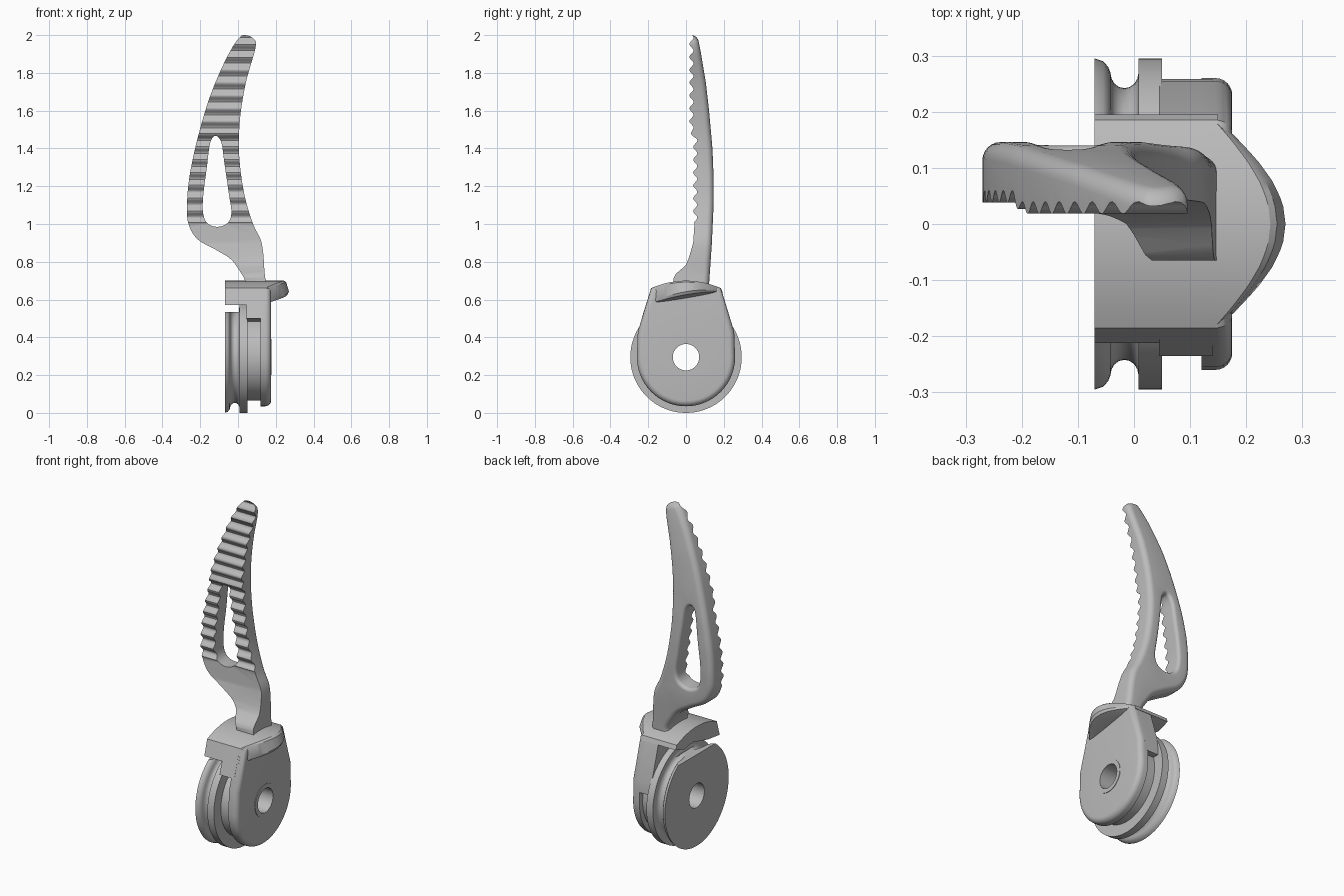
import bpy, bmesh, math
from mathutils import Vector

cube = bpy.data.objects.get("Cube")
if cube:
    bpy.data.objects.remove(cube)

grey = bpy.data.materials.new("light_grey")
grey.use_nodes = True
grey.diffuse_color = (0.5, 0.5, 0.5, 1)
grey.node_tree.nodes["Principled BSDF"].inputs["Base Color"].default_value = (0.5, 0.5, 0.5, 1)

AXLE = 0.295


def lerp(table, t):
    for (a, va), (b, vb) in zip(table, table[1:]):
        if t <= b:
            return va + (vb - va) * max(0, t - a) / (b - a)
    return table[-1][1]


def spline(pts, steps=5):
    """Closed Catmull-Rom curve through the points."""
    out, n = [], len(pts)
    for i in range(n):
        a, b, c, d = (Vector(pts[(i + k) % n]) for k in (-1, 0, 1, 2))
        for s in range(steps):
            t = s / steps
            out.append(0.5 * (2 * b + (c - a) * t + (2 * a - 5 * b + 4 * c - d) * t * t
                              + (3 * b - a - 3 * c + d) * t ** 3))
    return out


def circle(r, n=48):
    return [(r * math.cos(math.tau * i / n), AXLE + r * math.sin(math.tau * i / n)) for i in range(n)]


def make(name, bm, angle=35):
    bmesh.ops.recalc_face_normals(bm, faces=bm.faces)
    mesh = bpy.data.meshes.new(name)
    bm.to_mesh(mesh)
    bm.free()
    mesh.materials.append(grey)
    obj = bpy.data.objects.new(name, mesh)
    bpy.context.collection.objects.link(obj)
    smooth(obj, angle)
    return obj


def smooth(obj, angle=35):
    bpy.ops.object.select_all(action='DESELECT')
    obj.select_set(True)
    bpy.context.view_layer.objects.active = obj
    bpy.ops.object.shade_smooth_by_angle(angle=math.radians(angle))


def cut(obj, cutter):
    mod = obj.modifiers.new("cut", 'BOOLEAN')
    mod.operation, mod.solver, mod.object = 'DIFFERENCE', 'EXACT', cutter
    bpy.context.view_layer.objects.active = obj
    bpy.ops.object.modifier_apply(modifier=mod.name)
    bpy.data.objects.remove(cutter)
    smooth(obj)


def prism(name, loops, a0, a1, axis='x', radii=(0, 0), bend=None):
    """Extrude flat loops (first outer, then holes) and round the far rim."""
    bm = bmesh.new()
    caps = [[], []]
    for k, loop in enumerate(loops):
        pts = [Vector(p) for p in loop]
        n = len(pts)
        area = sum(pts[i - 1].cross(pts[i]) for i in range(n))
        side = (1 if area > 0 else -1) * (1 if k == 0 else -1)
        inward = []
        for i in range(n):
            e = (pts[i] - pts[i - 1]).normalized() + (pts[(i + 1) % n] - pts[i]).normalized()
            inward.append(Vector((-e.y, e.x)).normalized() * side)
        r = radii[k]
        rings = [(0, a0)]
        rings += [(r * (1 - math.cos(t * math.pi / 12)), a1 - r + r * math.sin(t * math.pi / 12))
                  for t in range(7)] if r else [(0, a1)]
        prev = None
        for j, (inset, a) in enumerate(rings):
            ring = []
            for p, q in zip(pts, inward):
                u, v = p + q * inset
                ring.append(bm.verts.new((a, u, v) if axis == 'x' else (u, a + (bend(v) if bend else 0), v)))
            if prev:
                for i in range(n):
                    bm.faces.new((prev[i - 1], prev[i], ring[i], ring[i - 1]))
            if j in (0, len(rings) - 1):
                caps[j > 0].append(ring)
            prev = ring
    for cap in caps:
        edges = [bm.edges.get((ring[i - 1], ring[i])) for ring in cap for i in range(len(ring))]
        bmesh.ops.triangle_fill(bm, edges=edges, use_beauty=True)
    return make(name, bm)


def lathe(name, profile, n=80):
    """Revolve a closed (x, radius) profile about the axle."""
    bm = bmesh.new()
    rings = [[bm.verts.new((x, r * math.cos(math.tau * i / n), AXLE + r * math.sin(math.tau * i / n)))
              for i in range(n)] for x, r in profile]
    for j in range(len(rings)):
        a, b = rings[j - 1], rings[j]
        for i in range(n):
            bm.faces.new((a[i - 1], a[i], b[i], b[i - 1]))
    return make(name, bm)


# Grooved wheel, with its outer flange and rope groove opened at the top
groove = [(-0.017 - 0.025 * math.cos(t * math.pi / 8), 0.27 - 0.028 * math.sin(t * math.pi / 8)) for t in range(9)]
wheel = lathe("pulley_wheel", [(-0.07, 0.07), (-0.07, 0.295), (-0.055, 0.29), (-0.046, 0.28)] + groove
              + [(0.008, 0.295), (0.05, 0.295), (0.05, 0.23), (0.13, 0.23), (0.13, 0.07)])
cut(wheel, prism("rope_opening_cutter", [[(-0.4, 0.535), (0.4, 0.535), (0.4, 0.8), (-0.4, 0.8)]], -0.2, 0.004))

# Teardrop cheek plate with a rounded outer rim
crown = [(y, 0.66 + 0.04 * (1 - (y / 0.185) ** 2)) for y in [0.185 - 0.37 * i / 16 for i in range(17)]]
belly = [(-0.26 * math.cos(t * math.pi / 32), AXLE - 0.26 * math.sin(t * math.pi / 32)) for t in range(33)]
prism("cheek_plate", [crown + [(-0.255, 0.43)] + belly + [(0.255, 0.43)], circle(0.07)],
      0.12, 0.175, radii=(0.03, 0))
lathe("axle_bushing", [(0.12, 0.07), (0.178, 0.07), (0.178, 0.095), (0.12, 0.095)], 48)

# Upper housing block, reaching lower at the back than at the front
prism("housing_block", [crown + [(-0.235, 0.5), (-0.1, 0.48), (0.1, 0.42), (0.2, 0.36), (0.258, 0.36), (0.255, 0.43)]],
      0.045, 0.14)

# Cap overhanging the rope groove
prism("housing_cap", [crown + [(-0.212, 0.57), (-0.1, 0.585), (0.03, 0.62), (0.12, 0.61), (0.195, 0.635)]],
      -0.07, 0.15)

# Bulging thumb ledge on the cheek side
bm = bmesh.new()
rows = []
for i in range(25):
    y = -0.185 + 0.37 * i / 24
    w = abs(y) / 0.185
    bulge = lerp([(0, 1), (0.2, 0.96), (0.4, 0.82), (0.6, 0.6), (0.8, 0.32), (1, 0)], w)
    top = 0.66 + 0.04 * (1 - w * w)
    low = 0.612 + 0.17 * y
    tip = 0.15 + 0.12 * bulge
    rows.append([bm.verts.new((x, y, z)) for x, z in (
        (0.1, top), (0.143 + 0.1 * bulge, top), (0.147 + 0.108 * bulge, top - 0.008),
        (tip, low + 0.024 * bulge + 0.006), (tip - 0.008 * bulge, low + 0.014 * bulge), (0.145, low - 0.01), (0.1, low - 0.01))])
for a, b in zip(rows, rows[1:]):
    for i in range(7):
        bm.faces.new((a[i - 1], a[i], b[i], b[i - 1]))
bm.faces.new(rows[0])
bm.faces.new(rows[-1])
make("thumb_ledge", bm, 28)

# Curved handle with an elongated finger hole and rounded back
outline = [(0.14, 0.65), (0.14, 0.75), (0.125, 0.9), (0.08, 1.0), (0.035, 1.15), (0.007, 1.35), (0.01, 1.55),
           (0.042, 1.75), (0.092, 1.93), (0.085, 1.98), (0.04, 2.0), (0, 1.98), (-0.07, 1.86), (-0.15, 1.67),
           (-0.215, 1.45), (-0.257, 1.25), (-0.27, 1.1), (-0.262, 1.0), (-0.215, 0.92), (-0.12, 0.865),
           (-0.04, 0.815), (0.01, 0.75), (0.037, 0.7), (0.037, 0.65)]
hole = [(-0.118, 1.467), (-0.147, 1.43), (-0.165, 1.3), (-0.184, 1.15), (-0.185, 1.06), (-0.163, 1.005),
        (-0.11, 0.985), (-0.055, 1.005), (-0.035, 1.06), (-0.05, 1.17), (-0.073, 1.33), (-0.088, 1.43)]
back = [(0.65, 0.12), (0.9, 0.137), (1.1, 0.146), (1.25, 0.146), (1.4, 0.14), (1.6, 0.122), (1.75, 0.105),
        (1.9, 0.08), (2.0, 0.06)]
handle = prism("handle", [spline(outline), spline(hole)], -0.4, 0, 'y', (0.032, 0.02), lambda z: lerp(back, z))

# Grip ridges and flared foot, carved from the front of the handle
foot = [(0.6, -0.065), (0.715, -0.065), (0.735, -0.055), (0.765, -0.02), (0.785, 0), (0.82, 0.015),
        (0.9, 0.038), (1.0, 0.045)]
face = [(y, z) for z, y in foot]
for i in range(1, 136):
    z = 1.0 + i * 0.0076
    base = lerp([(1.45, 0.049), (1.5, 0.029)], z)
    face.append((base - 0.011 * math.cos(math.tau * (z - 1.0) / 0.068), z))
cut(handle, prism("grip_cutter", [face + [(-0.7, 2.05), (-0.7, 0.6)]], -0.6, 0.6))
